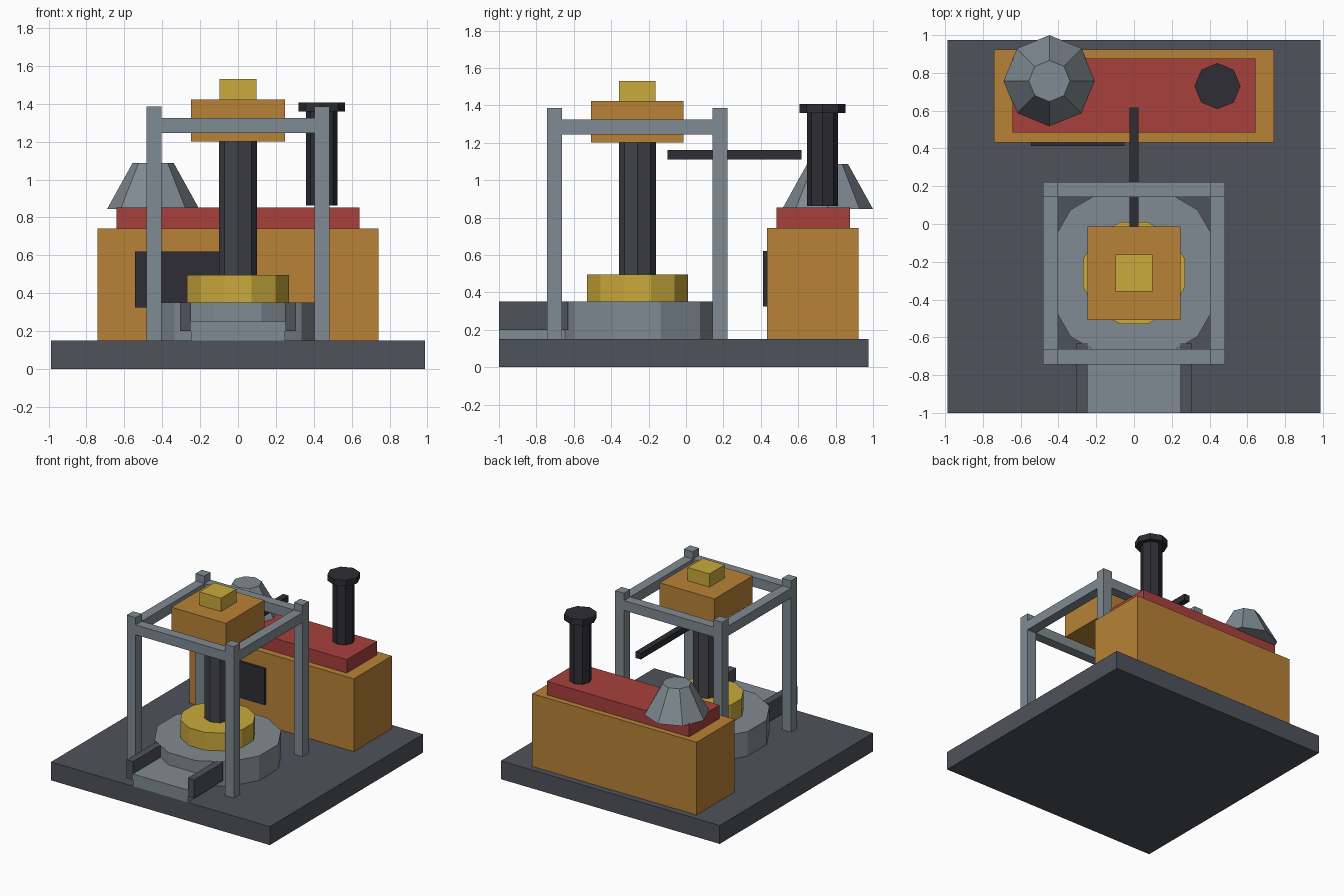
import bpy
import bmesh
from math import radians
from mathutils import Matrix

cube = bpy.data.objects.get("Cube")
if cube:
    bpy.data.objects.remove(cube, do_unlink=True)


def material(name, r, g, b):
    """Flat colour given as 0-255 display values, stored as linear."""
    colour = [((c / 255 + 0.055) / 1.055) ** 2.4 for c in (r, g, b)] + [1]
    mat = bpy.data.materials.new(name)
    mat.use_nodes = True
    mat.diffuse_color = colour
    mat.node_tree.nodes["Principled BSDF"].inputs["Base Color"].default_value = colour
    return mat


slate = material("slate", 78, 82, 91)
steel = material("light_steel", 128, 139, 146)
dark_steel = material("dark_steel", 66, 67, 74)
black = material("near_black", 45, 45, 53)
orange = material("ochre_orange", 184, 130, 54)
yellow = material("brass_yellow", 202, 170, 60)
red = material("brick_red", 167, 65, 60)


def finish(name, bm, mat):
    mesh = bpy.data.meshes.new(name)
    bm.to_mesh(mesh)
    bm.free()
    mesh.materials.append(mat)
    obj = bpy.data.objects.new(name, mesh)
    bpy.context.collection.objects.link(obj)
    return obj


def box(name, mat, x, y, z):
    """Box from its (min, max) range on each axis."""
    bm = bmesh.new()
    bmesh.ops.create_cube(bm, size=1)
    ranges = (x, y, z)
    size = [hi - lo for lo, hi in ranges]
    middle = [(hi + lo) / 2 for lo, hi in ranges]
    bm.transform(Matrix.Translation(middle) @ Matrix.Diagonal(size + [1]))
    return finish(name, bm, mat)


def drum(name, mat, centre, z, radius, top=None, sides=8, turn=0):
    """Faceted upright cylinder or tapered cone."""
    bm = bmesh.new()
    bmesh.ops.create_cone(bm, cap_ends=True, segments=sides, radius1=radius,
                          radius2=radius if top is None else top, depth=z[1] - z[0])
    place = Matrix.Translation((centre[0], centre[1], (z[0] + z[1]) / 2))
    bm.transform(place @ Matrix.Rotation(radians(turn), 4, "Z"))
    return finish(name, bm, mat)


def around(c, half):
    return (c - half, c + half)


FLOOR = 0.15
MID = -0.26          # y of the machine's axis

# Ground slab
box("base_slab", slate, around(0, 0.987), (-1, 0.975), (0, FLOOR))

# Turntable, collar and drive column
drum("turntable", steel, (0, MID), (FLOOR, 0.35), 0.475, sides=12, turn=15)
drum("collar", yellow, (0, MID), (0.35, 0.495), 0.28, sides=12, turn=15)
drum("drive_column", dark_steel, (0, MID), (0.495, 1.2), 0.099)

# Motor on top of the column
box("motor_block", orange, around(0, 0.247), around(MID, 0.247), (1.2, 1.422))
box("motor_cap", yellow, around(0, 0.098), around(MID, 0.098), (1.422, 1.53))

# Frame of four posts and four rails
REACH, HALF = 0.443, 0.04
RAIL_Z = (1.245, 1.325)
for side, sx in (("right", -1), ("left", 1)):
    x = around(sx * REACH, HALF)
    for end, sy in (("front", -1), ("back", 1)):
        box(f"{end}_{side}_post", steel, x, around(MID + sy * REACH, HALF), (FLOOR, 1.385))
    box(f"{side}_rail", steel, x, around(MID, REACH - HALF), RAIL_Z)
for end, sy in (("front", -1), ("back", 1)):
    box(f"{end}_rail", steel, around(0, REACH - HALF), around(MID + sy * REACH, HALF), RAIL_Z)

# Feed chute with side walls
box("chute_floor", steel, around(0, 0.247), (-1, -0.55), (FLOOR, 0.25))
for side, sx in (("right", -1), ("left", 1)):
    box(f"{side}_chute_wall", slate, around(sx * 0.276, 0.029), (-1, -0.63), (0.2, 0.35))

# Link arm between machine and engine house
box("link_arm", black, around(0, 0.025), (-0.1, 0.617), (1.11, 1.16))

# Engine house with roof deck and front panel
box("engine_house", orange, around(0, 0.742), (0.432, 0.923), (FLOOR, 0.743))
box("roof_deck", red, around(0, 0.642), (0.485, 0.877), (0.743, 0.853))
box("house_panel", black, (-0.545, -0.05), (0.412, 0.432), (0.325, 0.62))

# Chimney and hopper on the roof
STACK = (0.442, 0.73)
drum("chimney", black, STACK, (0.863, 1.36), 0.083)
drum("chimney_cap", black, STACK, (1.36, 1.408), 0.122)
drum("hopper", steel, (-0.448, 0.757), (0.845, 1.087), 0.243, top=0.109)
